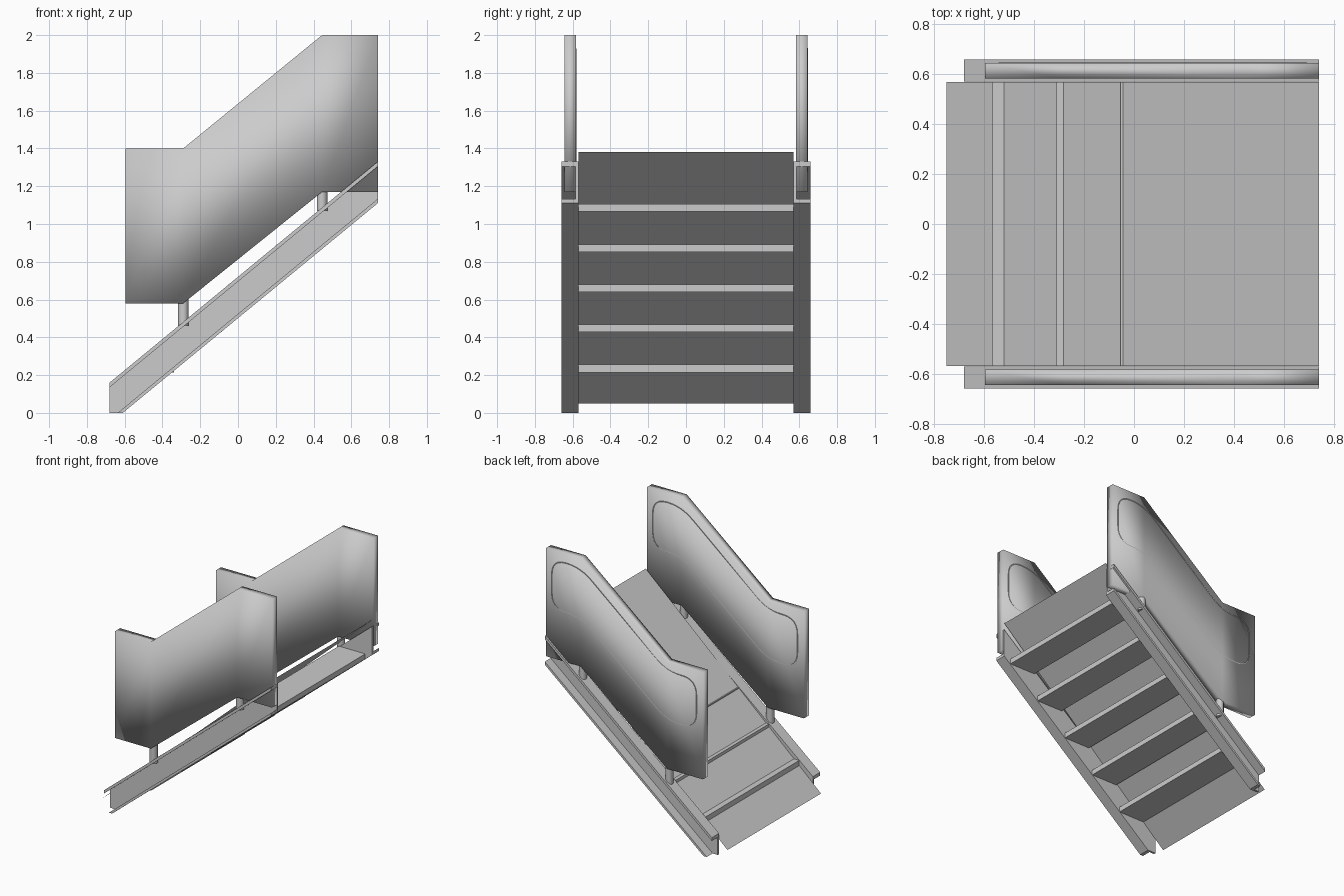
import bpy, bmesh
from mathutils import Vector

old = bpy.data.objects.get("Cube")
if old:
    bpy.data.objects.remove(old)

grey = bpy.data.materials.new("plain_grey")
grey.use_nodes = True
grey.diffuse_color = (0.6, 0.6, 0.6, 1)
grey.node_tree.nodes["Principled BSDF"].inputs["Base Color"].default_value = (0.6, 0.6, 0.6, 1)


def finish(name, bm, smooth=False):
    bmesh.ops.recalc_face_normals(bm, faces=bm.faces)
    mesh = bpy.data.meshes.new(name)
    bm.to_mesh(mesh)
    bm.free()
    mesh.materials.append(grey)
    for p in mesh.polygons:
        p.use_smooth = smooth
    obj = bpy.data.objects.new(name, mesh)
    bpy.context.collection.objects.link(obj)
    return obj


def extrude_xz(name, outlines, y0, y1, smooth=False):
    """Extrude joined side-view polygons from y0 to y1."""
    bm = bmesh.new()
    for pts in outlines:
        bm.faces.new([bm.verts.new((x, y0, z)) for x, z in pts])
    bmesh.ops.remove_doubles(bm, verts=bm.verts, dist=1e-4)
    geo = bmesh.ops.extrude_face_region(bm, geom=bm.faces[:], use_keep_orig=True)
    moved = [g for g in geo["geom"] if isinstance(g, bmesh.types.BMVert)]
    bmesh.ops.translate(bm, verts=moved, vec=(0, y1 - y0, 0))
    # drop walls left between neighbouring polygons
    inner = [f for f in bm.faces if any(len(e.link_faces) > 2 for e in f.edges)
             and sum(len(e.link_faces) > 2 for e in f.edges) >= 2 and abs(f.normal.y) < 0.5]
    bmesh.ops.delete(bm, geom=inner, context="FACES_ONLY")
    return finish(name, bm, smooth)


def tube(name, pts, y, radius, cyclic=False):
    """Round pipe through side-view points, with rounded corners when closed."""
    path = []
    n = len(pts)
    for i, p in enumerate(pts):
        p = Vector((p[0], y, p[1]))
        if not cyclic:
            path.append(p)
            continue
        a, b = (Vector((q[0], y, q[1])) for q in (pts[i - 1], pts[(i + 1) % n]))
        a, b = (p + (q - p).normalized() * 0.12 for q in (a, b))
        for k in range(7):
            t = k / 6
            path.append(a * (1 - t) ** 2 + p * (2 * t * (1 - t)) + b * t ** 2)
    curve = bpy.data.curves.new(name, "CURVE")
    curve.dimensions = "3D"
    curve.bevel_depth = radius
    curve.bevel_resolution = 3
    curve.use_fill_caps = True
    curve.materials.append(grey)
    spline = curve.splines.new("POLY")
    spline.points.add(len(path) - 1)
    for sp, p in zip(spline.points, path):
        sp.co = (*p, 1)
    spline.use_cyclic_u = cyclic
    obj = bpy.data.objects.new(name, curve)
    bpy.context.collection.objects.link(obj)


# Thin sloping back sheet
bm = bmesh.new()
bm.faces.new([bm.verts.new(v) for v in (
    (-0.75, -0.568, 0.05), (0.74, -0.568, 1.38), (0.74, 0.568, 1.38), (-0.75, 0.568, 0.05))])
finish("sloping_sheet", bm)

# Five level treads
for i in range(5):
    x, z = -0.565 + 0.256 * i, 0.215 + 0.2125 * i
    extrude_xz(f"tread_{i + 1}", [[(x, z), (x + 0.225, z), (x + 0.225, z + 0.04), (x, z + 0.04)]],
               -0.568, 0.568)

# Side-view shapes of the channel beam and the guard panel
web = [(-0.68, 0), (-0.61, 0), (0.74, 1.11), (0.74, 1.33), (-0.68, 0.16)]
top_flange = [(-0.68, 0.135), (0.74, 1.305), (0.74, 1.33), (-0.68, 0.16)]
low_flange = [(-0.637, 0), (-0.61, 0), (0.74, 1.11), (0.74, 1.133)]
panel = [
    [(-0.595, 0.58), (-0.29, 0.58), (-0.29, 1.4), (-0.595, 1.4)],
    [(-0.29, 0.58), (0.445, 1.17), (0.445, 2), (-0.29, 1.4)],
    [(0.445, 1.17), (0.74, 1.17), (0.74, 2), (0.445, 2)],
]
loop = [(-0.54, 1.33), (-0.29, 1.33), (0.445, 1.93), (0.69, 1.93),
        (0.69, 1.55), (0.445, 1.55), (-0.29, 0.95), (-0.54, 0.95)]

for side, s in (("left", 1), ("right", -1)):
    # Channel beam opening outward
    extrude_xz(f"{side}_beam_web", [web], s * 0.57, s * 0.586)
    extrude_xz(f"{side}_beam_top_flange", [top_flange], s * 0.57, s * 0.658)
    extrude_xz(f"{side}_beam_low_flange", [low_flange], s * 0.57, s * 0.658)
    # Guard panel with the pipe rail inside it
    extrude_xz(f"{side}_guard_panel", panel, s * 0.613 - 0.031, s * 0.613 + 0.031, True)
    y = s * 0.613 + 0.004
    tube(f"{side}_rail_loop", loop, y, 0.028, True)
    tube(f"{side}_low_post", [(-0.29, 0.46), (-0.29, 1.33)], y, 0.028)
    tube(f"{side}_high_post", [(0.445, 1.07), (0.445, 1.93)], y, 0.028)
